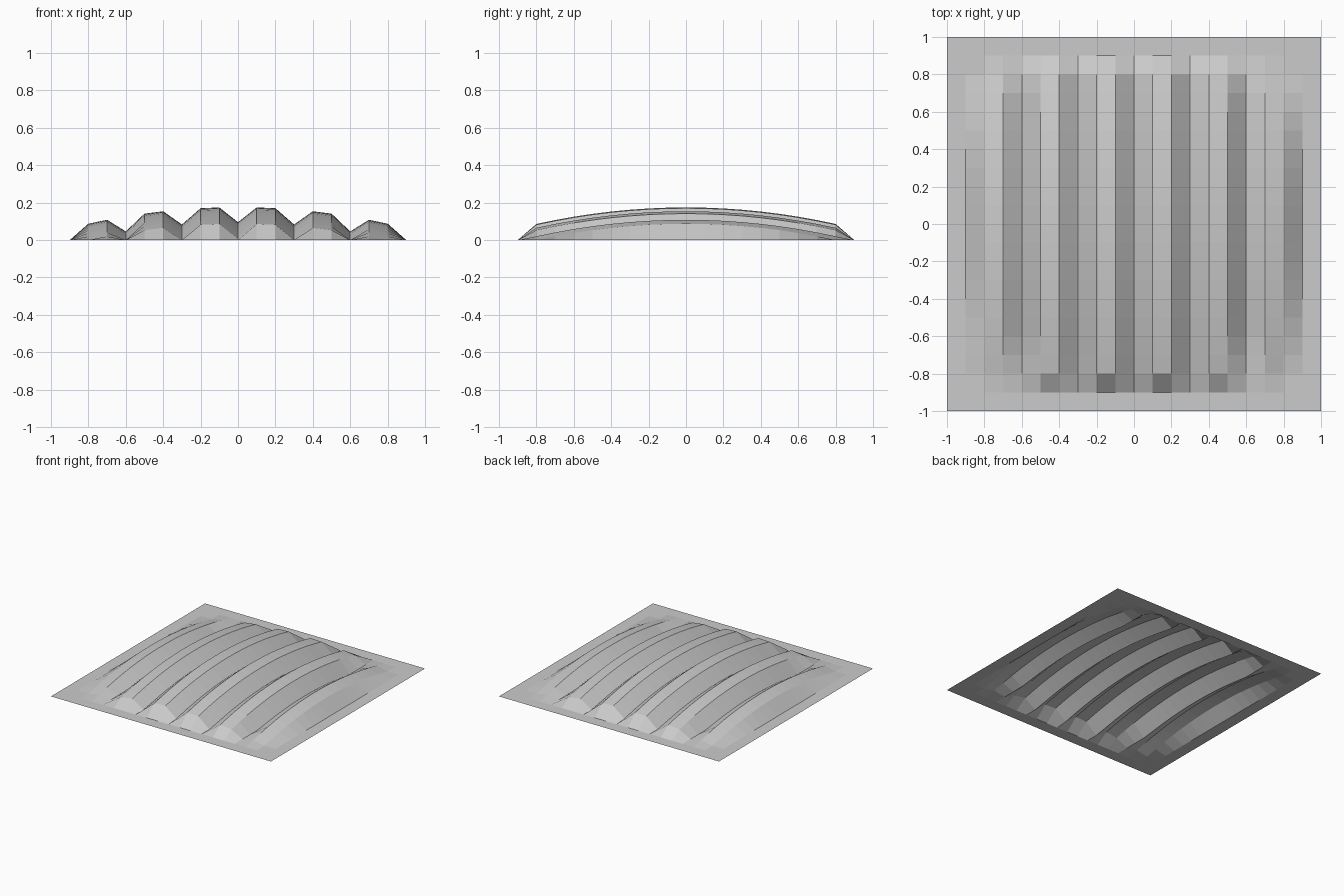
import bpy, bmesh

if "Cube" in bpy.data.objects:
    bpy.data.objects.remove(bpy.data.objects["Cube"])

# Domed panel with grooves running front to back, as an open sheet
CELLS = 20
DOME, FALLOFF, GROOVE = 0.176, 0.138, 0.08


def height(i, j):
    """Height at grid point i, j (counted from the centre, 0.1 apart)."""
    if abs(i) >= 9 or abs(j) >= 9:      # flat rim
        return 0.0
    z = DOME - FALLOFF * (i * i + j * j) / 100
    if i % 3 == 0:                      # every third row is a groove
        z -= GROOVE
    return max(0.0, z)


bm = bmesh.new()
bmesh.ops.create_grid(bm, x_segments=CELLS, y_segments=CELLS, size=1)
for v in bm.verts:
    v.co.z = height(round(v.co.x * 10), round(v.co.y * 10))

mesh = bpy.data.meshes.new("ribbed_panel")
bm.to_mesh(mesh)
bm.free()
panel = bpy.data.objects.new("ribbed_panel", mesh)
bpy.context.collection.objects.link(panel)
